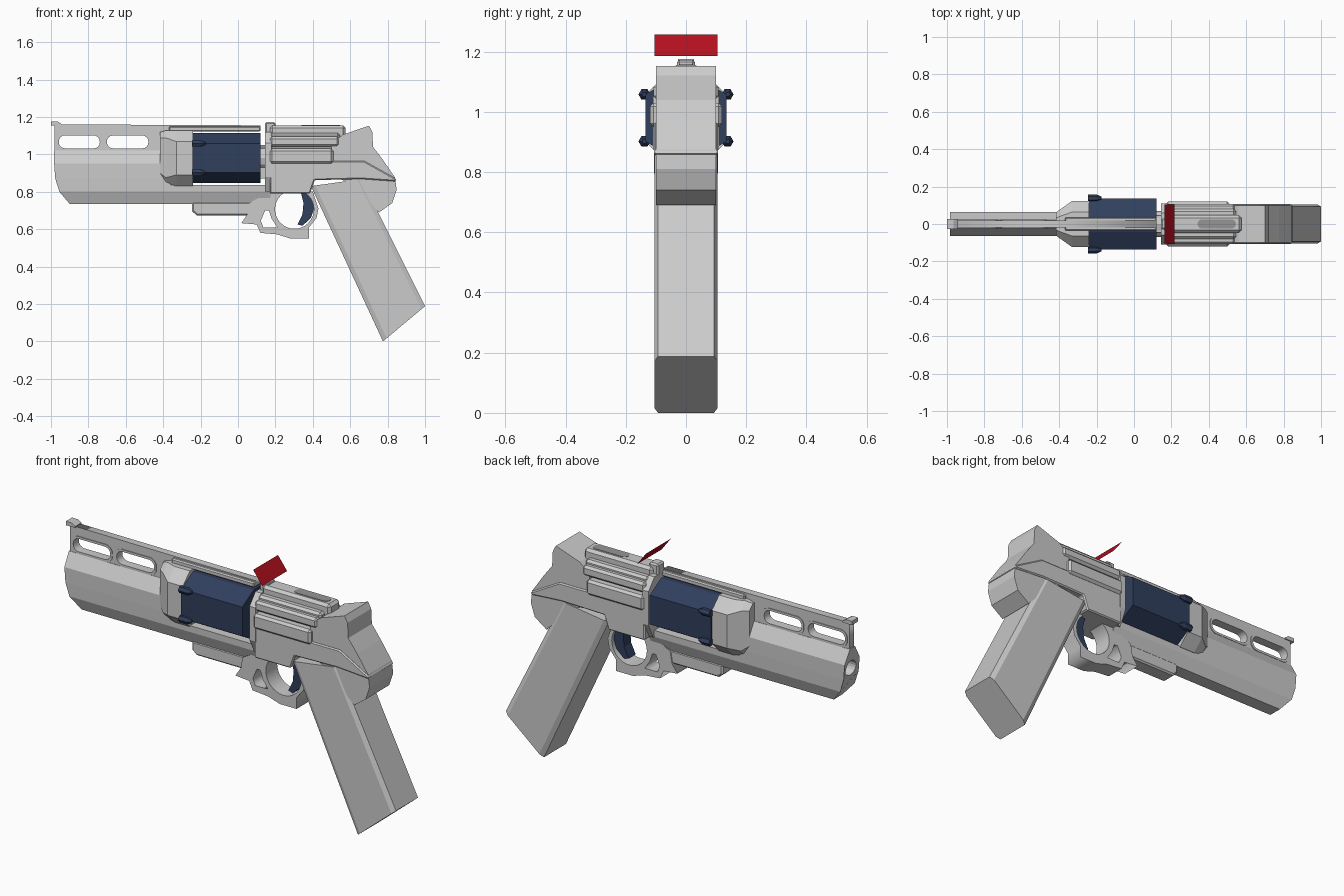
import bpy, bmesh, math
from mathutils import Matrix

if "Cube" in bpy.data.objects:
    bpy.data.objects.remove(bpy.data.objects["Cube"])


def material(name, rgb):
    m = bpy.data.materials.new(name)
    m.diffuse_color = (*rgb, 1)
    m.use_nodes = True
    m.node_tree.nodes["Principled BSDF"].inputs["Base Color"].default_value = m.diffuse_color
    return m


NAVY = material("navy", (0.03, 0.05, 0.11))
RED = material("red", (0.45, 0.005, 0.013))
DARK = material("dark_grey", (0.3, 0.3, 0.3))


def add(name, bm, mat=None, bevel=0):
    bmesh.ops.recalc_face_normals(bm, faces=bm.faces)
    me = bpy.data.meshes.new(name)
    bm.to_mesh(me)
    bm.free()
    ob = bpy.data.objects.new(name, me)
    bpy.context.collection.objects.link(ob)
    if mat:
        me.materials.append(mat)
    if bevel:
        b = ob.modifiers.new("bevel", 'BEVEL')
        b.width, b.segments = bevel, 1
        b.limit_method, b.angle_limit = 'ANGLE', math.radians(50)
    return ob


def loft(name, rings, mat=None, bevel=0):
    """Join closed rings of 3D points and cap both ends."""
    bm = bmesh.new()
    vs = [[bm.verts.new(p) for p in r] for r in rings]
    n = len(rings[0])
    for a, b in zip(vs, vs[1:]):
        for i in range(n):
            j = (i + 1) % n
            bm.faces.new((a[i], a[j], b[j], b[i]))
    bm.faces.new(vs[0])
    bm.faces.new(vs[-1])
    return add(name, bm, mat, bevel)


def prism(name, outline, hw, mat=None, bevel=0):
    """Side profile (x, z) extruded to y = +-hw."""
    return loft(name, [[(x, y, z) for x, z in outline] for y in (-hw, hw)], mat, bevel)


def box(name, x0, x1, z0, z1, hw, mat=None, bevel=0):
    return prism(name, [(x0, z0), (x1, z0), (x1, z1), (x0, z1)], hw, mat, bevel)


def plate(name, loops, hw):
    """Side profile with holes, filled as a 2D curve and turned into a mesh."""
    cu = bpy.data.curves.new(name, 'CURVE')
    cu.dimensions, cu.fill_mode, cu.extrude = '2D', 'BOTH', hw
    for pts in loops:
        s = cu.splines.new('POLY')
        s.points.add(len(pts) - 1)
        for p, (x, z) in zip(s.points, pts):
            p.co = (x, z, 0, 1)
        s.use_cyclic_u = True
    tmp = bpy.data.objects.new(name + "_curve", cu)
    bpy.context.collection.objects.link(tmp)
    dg = bpy.context.evaluated_depsgraph_get()
    me = bpy.data.meshes.new_from_object(tmp.evaluated_get(dg))
    bm = bmesh.new()
    bm.from_mesh(me)
    bpy.data.objects.remove(tmp)
    bmesh.ops.transform(bm, matrix=Matrix.Rotation(math.pi / 2, 4, 'X'), verts=bm.verts)
    bmesh.ops.remove_doubles(bm, verts=bm.verts, dist=1e-5)
    return add(name, bm)


def mirrored(half):
    """Right half of a (y, z) section, top to bottom -> full closed section."""
    return half + [(-y, z) for y, z in reversed(half)]


def circle(cx, cz, r, n=32):
    return [(cx + r * math.cos(2 * math.pi * i / n), cz + r * math.sin(2 * math.pi * i / n)) for i in range(n)]


def slot(x0, x1, z0, z1, r):
    pts = []
    for k, (cx, cz) in enumerate([(x1 - r, z1 - r), (x0 + r, z1 - r), (x0 + r, z0 + r), (x1 - r, z0 + r)]):
        for i in range(5):
            a = math.pi / 2 * (k + i / 4)
            pts.append((cx + r * math.cos(a), cz + r * math.sin(a)))
    return pts


# Barrel with raked muzzle and a bore
sec = mirrored([(0.022, 1.02), (0.063, 0.95), (0.063, 0.87), (0.061, 0.80), (0.036, 0.735)])
front = {1.02: -0.985, 0.95: -0.983, 0.87: -0.977, 0.80: -0.955, 0.735: -0.90}
barrel = loft("barrel", [[(front[z], y, z) for y, z in sec], [(-0.36, y, z) for y, z in sec]])
bore = loft("bore_cutter", [[(x, y, z) for y, z in circle(0, 0.91, 0.04, 20)] for x in (-1.05, -0.6)])
bore.hide_render = True
bore.hide_viewport = True
cut = barrel.modifiers.new("bore", 'BOOLEAN')
cut.object, cut.operation, cut.solver = bore, 'DIFFERENCE', 'EXACT'

# Frame bar under the cylinder, and lug
sec = mirrored([(0.062, 0.835), (0.061, 0.80), (0.036, 0.735)])
loft("under_bar", [[(x, y, z) for y, z in sec] for x in (-0.38, 0.175)])
prism("under_lug", [(-0.245, 0.745), (-0.245, 0.695), (-0.22, 0.673), (0.07, 0.673), (0.1, 0.745)], 0.042, bevel=0.008)

# Vented top rib, strap and front sight
plate("top_rib", [[(-0.98, 1.0), (-0.98, 1.16), (0.12, 1.155), (0.12, 1.125), (-0.36, 1.125), (-0.36, 1.0)],
                  slot(-0.962, -0.735, 1.028, 1.105, 0.034), slot(-0.705, -0.475, 1.028, 1.105, 0.034)], 0.02)
for i, (a, b) in enumerate([(-0.962, -0.735), (-0.705, -0.475)]):
    plate(f"vent_rim_{i}", [slot(a - 0.008, b + 0.008, 1.02, 1.113, 0.04), slot(a + 0.004, b - 0.004, 1.032, 1.101, 0.032)], 0.024)
box("top_strap", -0.37, 0.12, 1.122, 1.15, 0.036, bevel=0.006)
prism("front_sight", [(-1.0, 1.155), (-1.0, 1.176), (-0.965, 1.176), (-0.945, 1.163), (-0.945, 1.155)], 0.026)

# Shroud ahead of the cylinder
def shroud_ring(x, w, top, bot, c):
    return [(x, y, z) for y, z in mirrored([(w - c, top), (w, top - c), (w, bot + c), (w - c, bot)])]


loft("cylinder_shroud", [shroud_ring(-0.418, 0.062, 1.118, 0.87, 0.03), shroud_ring(-0.385, 0.085, 1.128, 0.835, 0.04),
                         shroud_ring(-0.33, 0.124, 1.128, 0.83, 0.06), shroud_ring(-0.24, 0.124, 1.128, 0.83, 0.06)])

# Navy six-sided cylinder with bolts on its edges
sec = mirrored([(0.04, 1.113), (0.135, 1.058), (0.135, 0.902), (0.04, 0.847)])
loft("cylinder", [[(x, y, z) for y, z in sec] for x in (-0.242, 0.12)], NAVY)
for sy in (-1, 1):
    for sz in (-1, 1):
        cy, cz = sy * 0.138, 0.98 + sz * 0.078
        loft(f"cylinder_bolt_{sy}_{sz}", [[(x, cy + r * math.cos(k * math.pi / 3), cz + r * math.sin(k * math.pi / 3)) for k in range(6)]
                                          for x, r in ((-0.245, 0.019), (-0.20, 0.02), (-0.175, 0.008))], NAVY)
loft("cylinder_axle", [[(x, y, z) for y, z in circle(0, 0.98, 0.07, 12)] for x in (0.11, 0.18)])
box("ratchet", 0.115, 0.15, 0.87, 1.04, 0.045)

# Recoil shield and stepped upper frame
loft("recoil_shield", [[(x, y, z) for y, z in mirrored([(0.06, 1.12), (0.11, 1.06), (0.11, 0.88), (0.07, 0.80)])] for x in (0.145, 0.18)])
box("rear_sight", 0.145, 0.2, 1.05, 1.173, 0.03, bevel=0.008)
box("upper_rib", 0.17, 0.575, 1.08, 1.155, 0.047, bevel=0.014)
box("upper_step", 0.17, 0.545, 1.02, 1.115, 0.08, bevel=0.012)
box("side_rails", 0.17, 0.54, 1.04, 1.095, 0.108, bevel=0.012)
box("side_panels", 0.17, 0.51, 0.95, 1.03, 0.12, bevel=0.012)
plate_ring = slot(0.34, 0.545, -0.024, 0.024, 0.023)
loft("top_inlay", [[(x, y, z) for x, y in plate_ring] for z in (1.15, 1.157)], DARK)

# Lower frame and rear hump
prism("lower_frame", [(0.17, 0.965), (0.675, 0.965), (0.845, 0.87), (0.845, 0.855), (0.66, 0.868), (0.41, 0.862),
                      (0.385, 0.79), (0.17, 0.79)], 0.107, bevel=0.006)
prism("rear_hump", [(0.5, 1.06), (0.56, 1.105), (0.70, 1.153), (0.718, 1.12), (0.722, 1.04), (0.775, 0.97), (0.84, 0.875),
                    (0.848, 0.81), (0.825, 0.74), (0.755, 0.69), (0.6, 0.85), (0.5, 0.88)], 0.1)

# Grip with chamfered long edges
def grip_ring(a, b):
    hw, cy, c = 0.105, 0.012, 0.085
    pts = [(0, hw - cy), (c, hw), (1 - c, hw), (1, hw - cy)]
    pts += [(t, -y) for t, y in reversed(pts)]
    return [(a[0] + t * (b[0] - a[0]), y, a[1] + t * (b[1] - a[1])) for t, y in pts]


loft("grip", [grip_ring((0.39, 0.83), (0.66, 0.868)), grip_ring((0.775, 0.0), (1.0, 0.188))])

# Trigger guard and trigger
plate("trigger_guard", [[(0.06, 0.74), (0.17, 0.80), (0.40, 0.80), (0.43, 0.71), (0.42, 0.66), (0.38, 0.61), (0.38, 0.55),
                         (0.28, 0.55), (0.21, 0.572), (0.12, 0.58), (0.10, 0.625), (0.018, 0.632), (0.05, 0.68)],
                        circle(0.302, 0.706, 0.104),
                        [(0.122, 0.645), (0.135, 0.61), (0.21, 0.61), (0.18, 0.655), (0.165, 0.70), (0.145, 0.70)]], 0.048)
prism("trigger", [(0.335, 0.80), (0.35, 0.74), (0.345, 0.68), (0.318, 0.625), (0.345, 0.618), (0.39, 0.66), (0.41, 0.72), (0.40, 0.80)],
      0.03, NAVY)

# Red tilted sight glass
bm = bmesh.new()
bm.faces.new([bm.verts.new(p) for p in ((0.163, -0.105, 1.257), (0.217, -0.105, 1.185), (0.217, 0.105, 1.185), (0.163, 0.105, 1.257))])
add("sight_glass", bm, RED)
